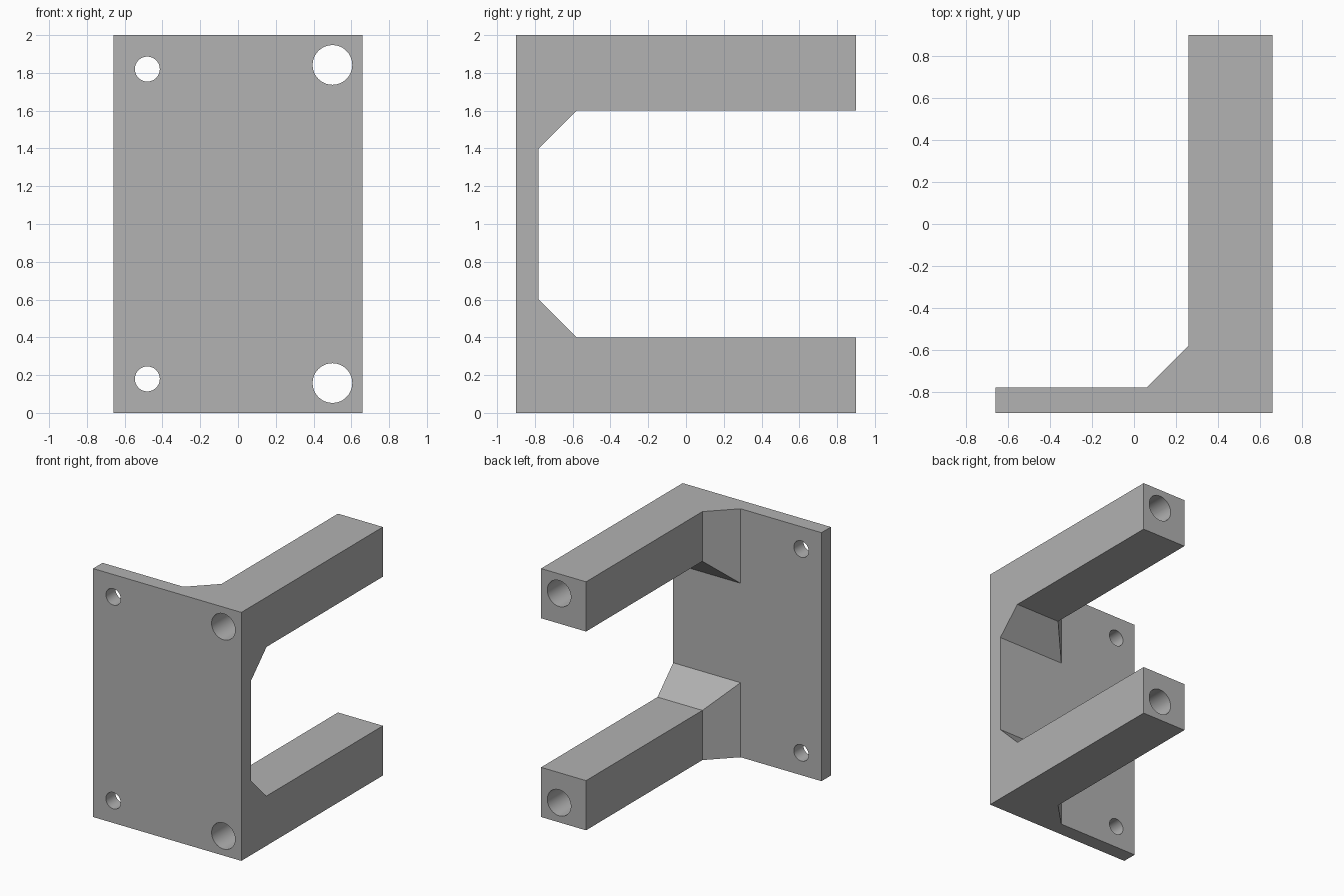
import bpy, bmesh, math

if "Cube" in bpy.data.objects:
    bpy.data.objects.remove(bpy.data.objects["Cube"])

# Key dimensions
HALF_W, FRONT, PLATE_BACK, ARM_END = 0.66, -0.9, -0.78, 0.9
ARM, FLARE = 0.4, 0.2          # arm thickness, chamfer size at its root

grey = bpy.data.materials.new("grey")
grey.diffuse_color = (0.445, 0.445, 0.445, 1)
grey.use_nodes = True
grey.node_tree.nodes["Principled BSDF"].inputs["Base Color"].default_value = grey.diffuse_color


def loft(name, rings):
    """Solid through rectangular sections (y, x0, x1, z0, z1)."""
    bm = bmesh.new()
    loops = [[bm.verts.new(p) for p in ((x0, y, z0), (x1, y, z0), (x1, y, z1), (x0, y, z1))]
             for y, x0, x1, z0, z1 in rings]
    for a, b in zip(loops, loops[1:]):
        for i in range(4):
            j = (i + 1) % 4
            bm.faces.new((a[i], a[j], b[j], b[i]))
    bm.faces.new(loops[0])
    bm.faces.new(loops[-1][::-1])
    bmesh.ops.recalc_face_normals(bm, faces=bm.faces)
    mesh = bpy.data.meshes.new(name)
    bm.to_mesh(mesh)
    bm.free()
    mesh.materials.append(grey)
    ob = bpy.data.objects.new(name, mesh)
    bpy.context.collection.objects.link(ob)
    return ob


def combine(target, tool, operation):
    """Apply a boolean and discard the tool."""
    mod = target.modifiers.new(operation.lower(), 'BOOLEAN')
    mod.operation, mod.solver, mod.object = operation, 'EXACT', tool
    bpy.context.view_layer.objects.active = target
    bpy.ops.object.modifier_apply(modifier=mod.name)
    bpy.data.objects.remove(tool)


# Mounting plate
bracket = loft("bracket", [(FRONT, -HALF_W, HALF_W, 0, 2), (PLATE_BACK, -HALF_W, HALF_W, 0, 2)])

# Bottom and top arms, flared where they meet the plate
for top in (False, True):
    def section(y, size):
        z0, z1 = (2 - size, 2) if top else (0, size)
        return (y, HALF_W - size, HALF_W, z0, z1)
    arm = loft("arm", [section(FRONT, ARM + FLARE), section(PLATE_BACK, ARM + FLARE),
                       section(PLATE_BACK + FLARE, ARM), section(ARM_END, ARM)])
    combine(bracket, arm, 'UNION')

# Long bores through the arms and small screw holes through the plate
for x, offset, radius in ((0.50, 0.158, 0.105), (-0.48, 0.18, 0.066)):
    for z in (offset, 2 - offset):
        bpy.ops.mesh.primitive_cylinder_add(vertices=48, radius=radius, depth=2.4,
                                            location=(x, 0, z), rotation=(math.pi / 2, 0, 0))
        hole = bpy.context.object
        hole.data.materials.append(grey)
        combine(bracket, hole, 'DIFFERENCE')

# Merge flat regions, then smooth only the bores
bm = bmesh.new()
bm.from_mesh(bracket.data)
bmesh.ops.remove_doubles(bm, verts=bm.verts, dist=1e-5)
bmesh.ops.dissolve_limit(bm, angle_limit=0.01, verts=bm.verts, edges=bm.edges)
bm.to_mesh(bracket.data)
bm.free()
bpy.ops.object.select_all(action='DESELECT')
bracket.select_set(True)
bpy.context.view_layer.objects.active = bracket
bpy.ops.object.shade_smooth_by_angle(angle=math.radians(30))
